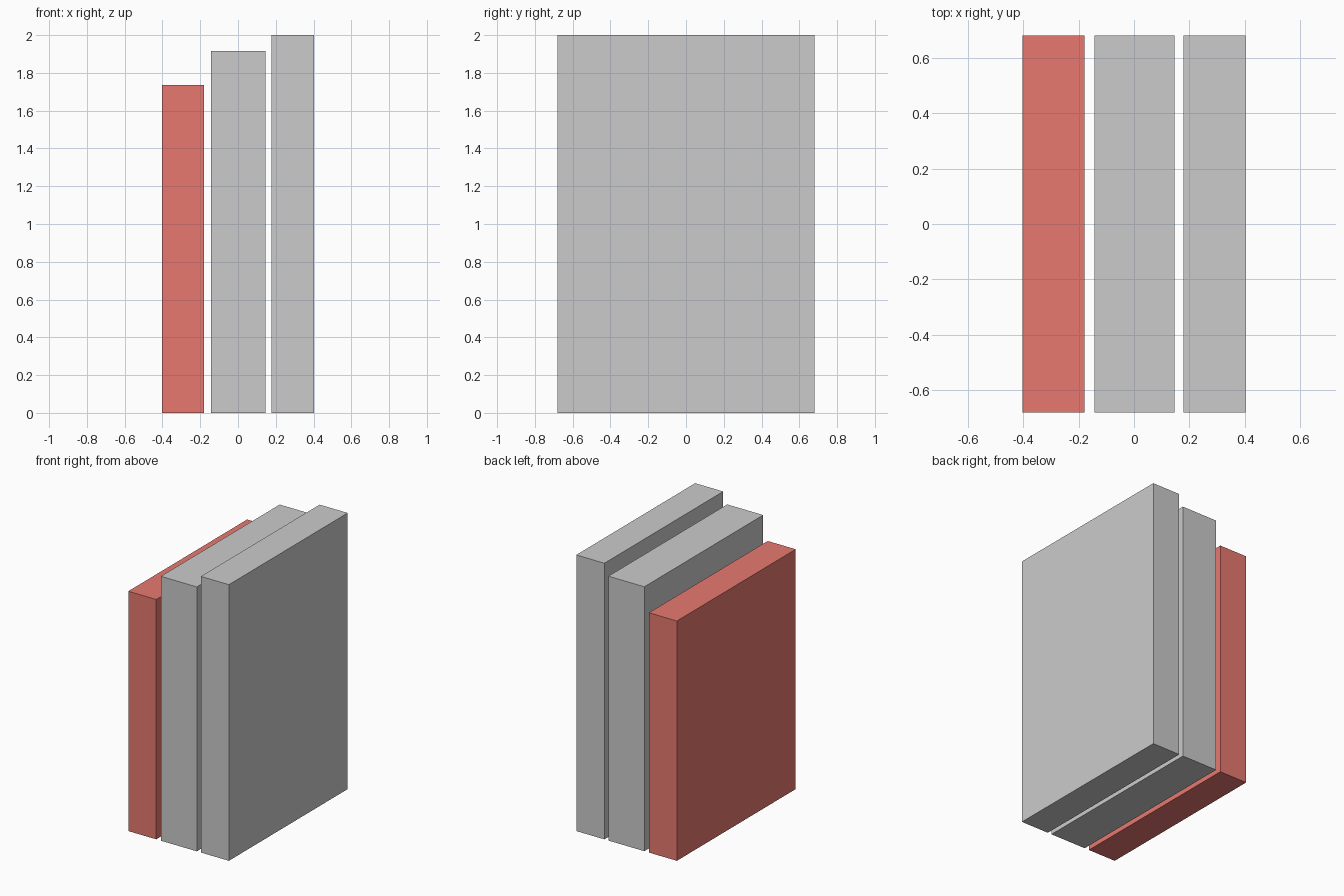
import bpy

if "Cube" in bpy.data.objects:
    bpy.data.objects.remove(bpy.data.objects["Cube"])


def slab(name, x0, x1, height, mat=None):
    """Upright block standing on z = 0, with full depth in y."""
    depth = 1.36
    bpy.ops.mesh.primitive_cube_add(size=1, location=((x0 + x1) / 2, 0, height / 2))
    ob = bpy.context.object
    ob.name = name
    ob.scale = (x1 - x0, depth, height)
    bpy.ops.object.transform_apply(location=False, rotation=False, scale=True)
    if mat:
        ob.data.materials.append(mat)
    return ob


red = bpy.data.materials.new("red_cover")
red.diffuse_color = (0.8, 0.19, 0.16, 1)
red.use_nodes = True
red.node_tree.nodes["Principled BSDF"].inputs["Base Color"].default_value = red.diffuse_color

# Row of three upright books, shortest to tallest
slab("left_book", -0.403, -0.179, 1.737, red)
slab("middle_book", -0.142, 0.146, 1.915)
slab("right_book", 0.178, 0.403, 2.0)
